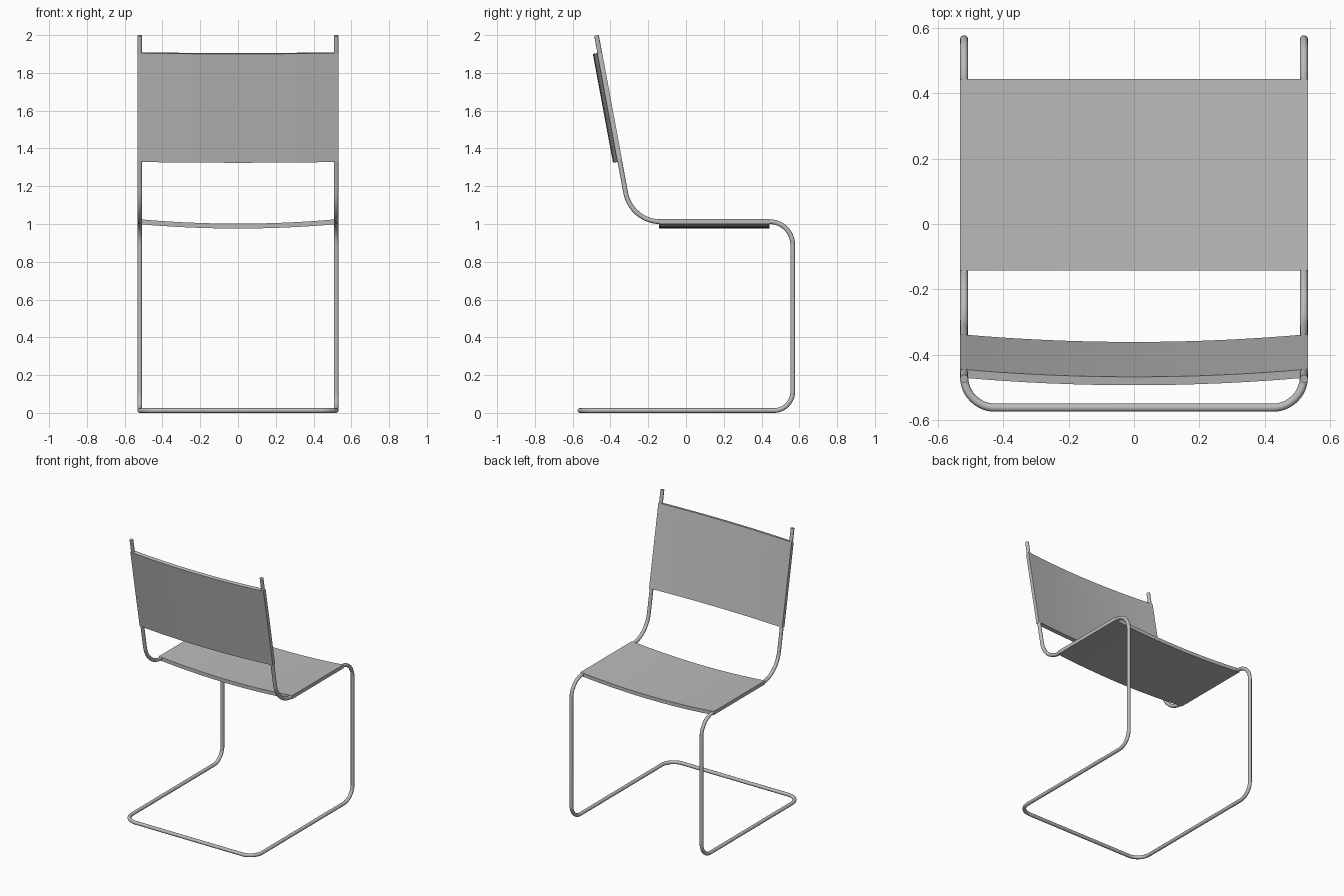
import bpy
import bmesh
from math import radians, sin, cos, tan, pi
from mathutils import Vector, Matrix

if "Cube" in bpy.data.objects:
    bpy.data.objects.remove(bpy.data.objects["Cube"])

TUBE = 0.0125                 # tube radius
SIDE = 0.52                   # x of the tube centre lines
REAR, FRONT = 0.565, -0.562   # y of the rear legs and floor bar
SEAT_Z = 1.012
TILT = radians(10.5)          # lean of the backrest
BEND_Y = -0.291               # where seat rail and backrest line meet


def material(name, rgb):
    mat = bpy.data.materials.new(name)
    mat.use_nodes = True
    mat.diffuse_color = (*rgb, 1)
    mat.node_tree.nodes["Principled BSDF"].inputs["Base Color"].default_value = (*rgb, 1)
    return mat


grey = material("neutral grey", (0.5, 0.5, 0.5))


def smooth(obj):
    bpy.ops.object.select_all(action="DESELECT")
    obj.select_set(True)
    bpy.context.view_layer.objects.active = obj
    bpy.ops.object.shade_smooth_by_angle(angle=radians(35))


def rounded_path(corners, steps=12):
    """Turn (point, radius) corners into a polyline with circular bends."""
    path = []
    for i, (p, r) in enumerate(corners):
        if r == 0:
            path.append(p)
            continue
        a = (corners[i - 1][0] - p).normalized()
        b = (corners[i + 1][0] - p).normalized()
        half = a.angle(b) / 2
        centre = p + (a + b).normalized() * r / sin(half)
        start = p + a * r / tan(half) - centre
        axis = a.cross(b)
        turn = -(pi - 2 * half)
        path += [centre + Matrix.Rotation(turn * k / steps, 3, axis) @ start
                 for k in range(steps + 1)]
    return path


def back_point(z):
    return Vector((0, BEND_Y - (z - SEAT_Z) * tan(TILT), z))


# One continuous bent tube: backrest, seat rail, leg, floor runner, front bar
def corner(x, y, z, r):
    return Vector((x, y, z)), r


top = back_point(1.998)
half = [
    corner(SIDE, top.y, top.z, 0),
    corner(SIDE, BEND_Y, SEAT_Z, 0.187),
    corner(SIDE, REAR, SEAT_Z, 0.122),
    corner(SIDE, REAR, TUBE, 0.1),
    corner(SIDE, FRONT, TUBE, 0.095),
]
other = [(Vector((-p.x, p.y, p.z)), r) for p, r in reversed(half)]
points = rounded_path(half + other)

curve = bpy.data.curves.new("tube_frame", "CURVE")
curve.dimensions = "3D"
curve.bevel_depth = TUBE
curve.bevel_resolution = 4
curve.use_fill_caps = True
spline = curve.splines.new("POLY")
spline.points.add(len(points) - 1)
for sp, p in zip(spline.points, points):
    sp.co = (*p, 1)
frame = bpy.data.objects.new("tube_frame", curve)
bpy.context.collection.objects.link(frame)
bpy.ops.object.select_all(action="DESELECT")
frame.select_set(True)
bpy.context.view_layer.objects.active = frame
bpy.ops.object.convert(target="MESH")
frame = bpy.context.object
frame.data.materials.clear()
frame.data.materials.append(grey)
smooth(frame)


# Sagging sling panels stretched between the two side rails
def sling(name, centre, along, outward, length=0.586, width=1.064,
          sag=0.024, thick=0.026, segments=16):
    bm = bmesh.new()
    rows = []
    for side in (-1, 1):
        upper, lower = [], []
        for k in range(segments + 1):
            t = 2 * k / segments - 1
            depth = sag * (1 - t * t)
            base = centre + along * side * length / 2 + Vector((t * width / 2, 0, 0))
            upper.append(bm.verts.new(base + outward * (depth - thick / 2)))
            lower.append(bm.verts.new(base + outward * (depth + thick / 2)))
        rows.append(upper + lower[::-1])
    n = len(rows[0])
    for i in range(n):
        j = (i + 1) % n
        bm.faces.new((rows[0][i], rows[0][j], rows[1][j], rows[1][i]))
    for row in rows:                       # end strips, quad by quad
        for i in range(segments):
            bm.faces.new((row[i], row[i + 1], row[n - 2 - i], row[n - 1 - i]))
    bmesh.ops.recalc_face_normals(bm, faces=bm.faces)
    mesh = bpy.data.meshes.new(name)
    bm.to_mesh(mesh)
    bm.free()
    mesh.materials.append(grey)
    obj = bpy.data.objects.new(name, mesh)
    bpy.context.collection.objects.link(obj)
    smooth(obj)


sling("seat_sling", Vector((0, 0.15, SEAT_Z + 0.001)),
      Vector((0, 1, 0)), Vector((0, 0, -1)))
sling("back_sling", back_point(1.619),
      Vector((0, -sin(TILT), cos(TILT))), Vector((0, -cos(TILT), -sin(TILT))))
